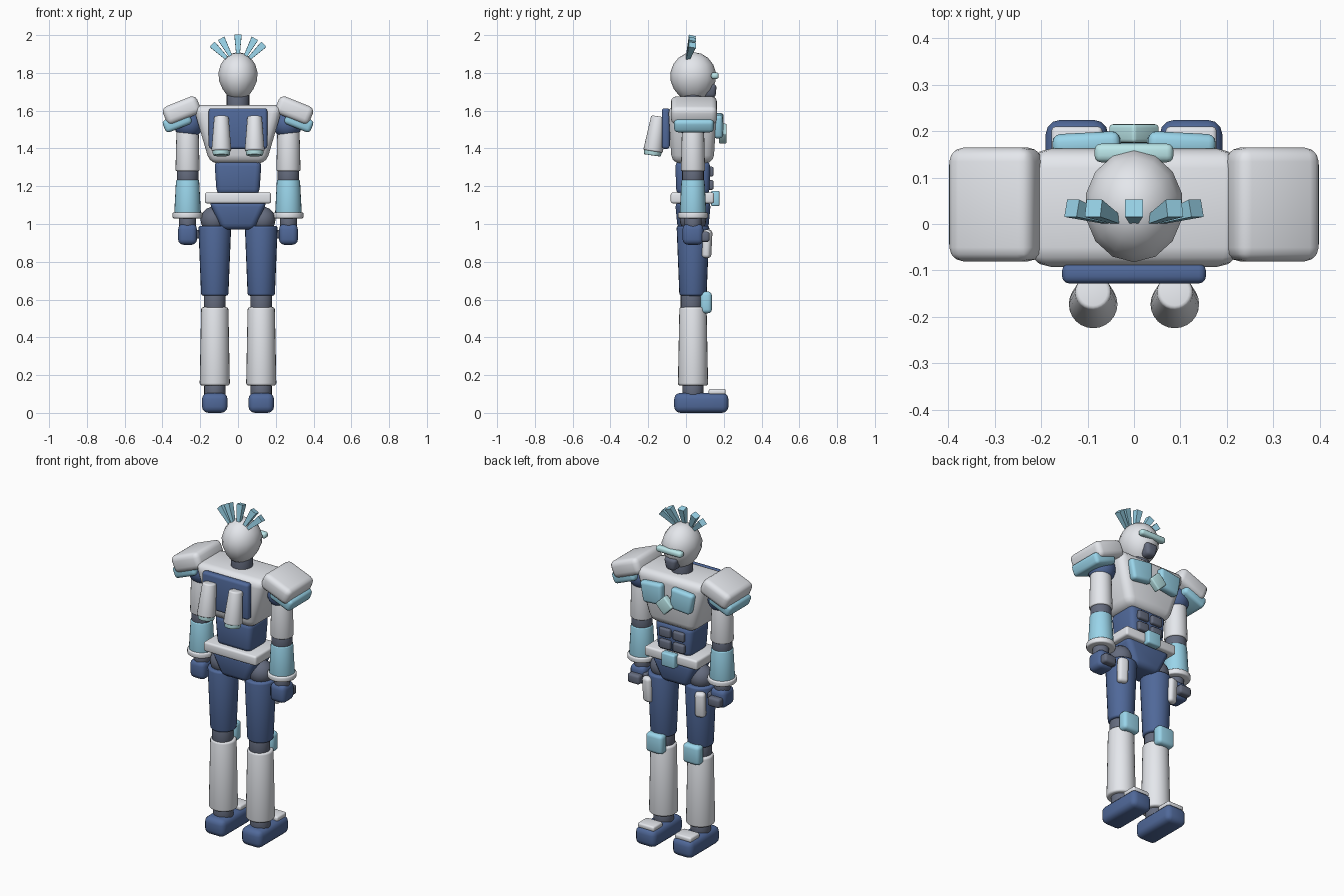
import bpy, bmesh, math
from mathutils import Matrix, Vector

if "Cube" in bpy.data.objects:
    bpy.data.objects.remove(bpy.data.objects["Cube"])


def material(name, rgb):
    m = bpy.data.materials.new(name)
    m.diffuse_color = (*rgb, 1)
    m.use_nodes = True
    m.node_tree.nodes["Principled BSDF"].inputs["Base Color"].default_value = m.diffuse_color
    return m


WHITE = material("white", (0.78, 0.80, 0.84))
NAVY = material("navy", (0.08, 0.14, 0.32))
CYAN = material("cyan", (0.32, 0.66, 0.82))
GLOW = material("glow", (0.50, 0.80, 0.82))
DARK = material("dark", (0.13, 0.15, 0.21))


def finish(name, bm, mat, loc, rot=(0, 0, 0), bevel=0.0):
    me = bpy.data.meshes.new(name)
    bm.to_mesh(me)
    bm.free()
    for p in me.polygons:
        p.use_smooth = True
    me.materials.append(mat)
    ob = bpy.data.objects.new(name, me)
    ob.location = loc
    ob.rotation_euler = [math.radians(a) for a in rot]
    bpy.context.collection.objects.link(ob)
    if bevel:
        b = ob.modifiers.new("bevel", "BEVEL")
        b.width, b.segments = bevel, 3
        b.limit_method, b.angle_limit = "ANGLE", math.radians(40)
    else:
        bpy.context.view_layer.objects.active = ob
        ob.select_set(True)
        bpy.ops.object.shade_smooth_by_angle(angle=math.radians(40))
        ob.select_set(False)
    return ob


def box(name, mat, loc, size, bevel=0.015, rot=(0, 0, 0), taper=(1, 1)):
    # taper scales the bottom face in x and y
    bm = bmesh.new()
    bmesh.ops.create_cube(bm, size=1)
    for v in bm.verts:
        tx, ty = taper if v.co.z < 0 else (1, 1)
        v.co = (v.co.x * size[0] * tx, v.co.y * size[1] * ty, v.co.z * size[2])
    return finish(name, bm, mat, loc, rot, bevel)


def tube(name, mat, bottom, top, r1, r2, bevel=0.008):
    bm = bmesh.new()
    a, b = Vector(bottom), Vector(top)
    d = b - a
    bmesh.ops.create_cone(bm, cap_ends=True, segments=24, radius1=r1, radius2=r2, depth=d.length)
    bmesh.ops.rotate(bm, verts=bm.verts, cent=(0, 0, 0),
                     matrix=d.to_track_quat("Z", "Y").to_matrix())
    return finish(name, bm, mat, (a + b) / 2, bevel=bevel)


def ball(name, mat, loc, r):
    bm = bmesh.new()
    bmesh.ops.create_uvsphere(bm, u_segments=20, v_segments=12, radius=r)
    return finish(name, bm, mat, loc)


Y = 0.037  # body axis depth

# Head: coarse sphere with a narrowed jaw
bm = bmesh.new()
bmesh.ops.create_uvsphere(bm, u_segments=14, v_segments=9, radius=1)
for v in bm.verts:
    z = v.co.z
    k = 1 + (0.2 * z if z < 0 else 0)
    v.co = (v.co.x * 0.108 * k, v.co.y * 0.122 * (1 + 0.05 * min(z, 0)), z * 0.13)
finish("head", bm, WHITE, (0, 0.038, 1.78))
box("visor", GLOW, (0, 0.153, 1.785), (0.17, 0.04, 0.035), 0.014)
box("mouth_guard", DARK, (0, 0.125, 1.705), (0.085, 0.075, 0.075), 0.02, taper=(0.7, 0.85))
tube("neck", DARK, (0, Y, 1.59), (0, Y, 1.69), 0.06, 0.06)

# Crest spikes fanned over the head, wider at the tip
for i, a in enumerate((-46, -28, 0, 28, 46)):
    s, c = math.sin(math.radians(a)), math.cos(math.radians(a))
    p = (s * 0.135, 0.022, 1.835 + c * 0.112)
    box(f"crest_spike_{i}", CYAN, p, (0.038, 0.038, 0.105), 0,
        rot=(-13, a, 0), taper=(0.5, 0.5))

# Torso
box("chest", WHITE, (0, 0.035, 1.475), (0.48, 0.26, 0.31), 0.045, taper=(0.62, 0.85))
box("chest_gem", GLOW, (0, 0.195, 1.478), (0.08, 0.04, 0.08), 0.008, rot=(0, 45, 0))
box("abdomen", NAVY, (0, 0.036, 1.245), (0.25, 0.185, 0.18), 0.03, taper=(0.9, 0.95))
box("belt", WHITE, (0, 0.034, 1.138), (0.35, 0.23, 0.058), 0.012)
box("buckle", CYAN, (0, 0.155, 1.135), (0.09, 0.045, 0.082), 0.01)
box("pelvis", NAVY, (0, Y, 1.045), (0.31, 0.19, 0.15), 0.03, taper=(0.55, 0.85))

# Backpack
box("backpack", NAVY, (0, -0.107, 1.505), (0.31, 0.042, 0.215), 0.015)

for side, s in (("left", -1), ("right", 1)):
    def n(part):
        return f"{side}_{part}"

    box(n("chest_plate"), CYAN, (s * 0.098, 0.172, 1.52), (0.15, 0.05, 0.125), 0.018,
        rot=(0, s * 6, -s * 3), taper=(0.85, 1))
    for row, z in enumerate((1.277, 1.207)):
        box(n(f"abdominal_block_{row}"), DARK, (s * 0.046, 0.128, z), (0.075, 0.035, 0.053), 0.01)
    tube(n("thruster"), WHITE, (s * 0.088, -0.174, 1.385), (s * 0.088, -0.146, 1.57), 0.053, 0.038)
    tube(n("thruster_nozzle"), GLOW, (s * 0.088, -0.178, 1.363), (s * 0.088, -0.174, 1.39),
         0.044, 0.048, 0.004)

    # Arm
    ball(n("shoulder_joint"), NAVY, (s * 0.262, Y, 1.53), 0.078)
    box(n("shoulder_pad"), WHITE, (s * 0.298, 0.042, 1.602), (0.195, 0.245, 0.1), 0.03,
        rot=(0, s * 22, 0))
    box(n("shoulder_trim"), CYAN, (s * 0.322, 0.042, 1.54), (0.15, 0.21, 0.07), 0.02,
        rot=(0, s * 22, 0))
    ax = s * 0.267
    tube(n("upper_arm"), WHITE, (ax, Y, 1.28), (ax, Y, 1.52), 0.064, 0.058)
    tube(n("elbow"), DARK, (ax, Y, 1.225), (ax, Y, 1.29), 0.057, 0.057)
    tube(n("forearm"), CYAN, (ax, Y, 1.05), (ax, Y, 1.235), 0.071, 0.061)
    tube(n("cuff"), WHITE, (ax, Y, 1.03), (ax, Y, 1.062), 0.08, 0.08)
    tube(n("wrist"), DARK, (ax, Y, 0.98), (ax, Y, 1.035), 0.045, 0.045)
    box(n("hand"), NAVY, (ax, Y, 0.945), (0.1, 0.11, 0.11), 0.028)
    box(n("fingers"), DARK, (ax, 0.1, 0.932), (0.08, 0.05, 0.055), 0.014)
    box(n("thumb"), DARK, (s * 0.216, 0.06, 0.945), (0.028, 0.06, 0.045), 0.01)

    # Leg
    lx = s * 0.123
    ball(n("hip_joint"), DARK, (s * 0.128, Y, 1.022), 0.07)
    tube(n("thigh"), NAVY, (lx, Y, 0.62), (lx, Y, 0.99), 0.072, 0.087, 0.012)
    box(n("thigh_plate"), WHITE, (s * 0.175, 0.112, 0.895), (0.06, 0.045, 0.15), 0.018,
        rot=(-3, 0, -s * 15))
    tube(n("knee"), DARK, (lx, 0.03, 0.55), (lx, 0.03, 0.63), 0.058, 0.058)
    box(n("knee_pad"), CYAN, (lx, 0.107, 0.585), (0.11, 0.06, 0.115), 0.02)
    tube(n("shin"), WHITE, (lx, Y, 0.145), (lx, Y, 0.56), 0.08, 0.072, 0.012)
    tube(n("ankle"), DARK, (lx, Y, 0.09), (lx, Y, 0.15), 0.056, 0.056)
    box(n("foot"), NAVY, (lx, 0.081, 0.053), (0.135, 0.287, 0.105), 0.032)
    box(n("toe_plate"), WHITE, (lx, 0.165, 0.112), (0.11, 0.09, 0.03), 0.01)
